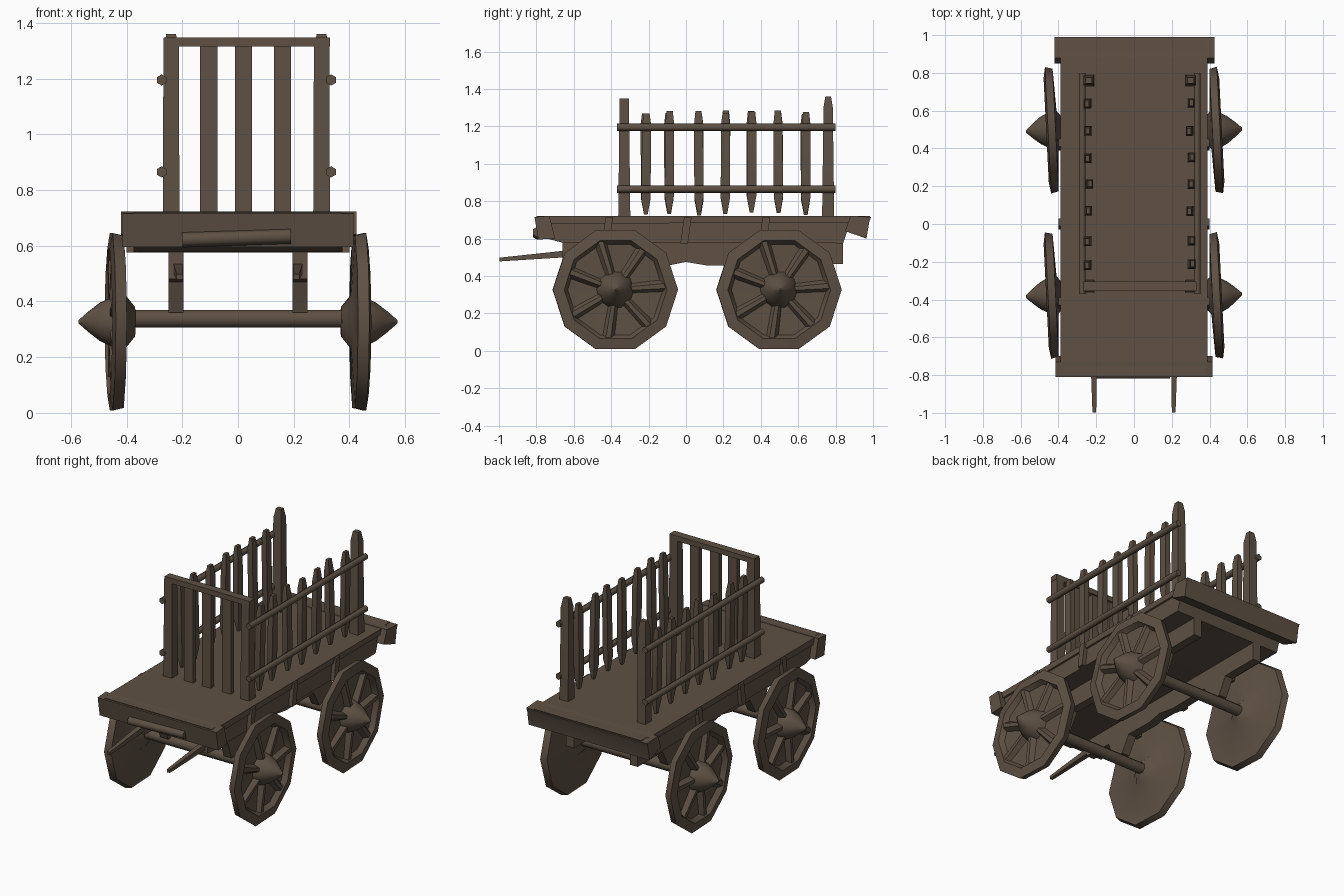
import bpy, bmesh, math, random
from mathutils import Vector, Matrix

if "Cube" in bpy.data.objects:
    bpy.data.objects.remove(bpy.data.objects["Cube"])

random.seed(4)
wood = bpy.data.materials.new("dark brown wood")
wood.diffuse_color = (0.112, 0.081, 0.058, 1)
wood.use_nodes = True
wood.node_tree.nodes["Principled BSDF"].inputs["Base Color"].default_value = wood.diffuse_color


def finish(bm, name, angle=35):
    bmesh.ops.remove_doubles(bm, verts=bm.verts, dist=1e-5)
    bmesh.ops.recalc_face_normals(bm, faces=bm.faces)
    me = bpy.data.meshes.new(name)
    bm.to_mesh(me)
    bm.free()
    me.materials.append(wood)
    ob = bpy.data.objects.new(name, me)
    bpy.context.collection.objects.link(ob)
    bpy.ops.object.select_all(action='DESELECT')
    ob.select_set(True)
    bpy.context.view_layer.objects.active = ob
    bpy.ops.object.shade_smooth_by_angle(angle=math.radians(angle))
    return ob


def loft(bm, rings):
    """Skin a list of equal-length point rings and cap both ends."""
    vs = [[bm.verts.new(p) for p in r] for r in rings]
    n = len(vs[0])
    for a, b in zip(vs, vs[1:]):
        for i in range(n):
            bm.faces.new((a[i], a[(i + 1) % n], b[(i + 1) % n], b[i]))
    bm.faces.new(vs[0][::-1])
    bm.faces.new(vs[-1])


def prism(name, profile, x0, x1):
    """Extrude a (y, z) side profile across x."""
    bm = bmesh.new()
    loft(bm, [[(x, y, z) for y, z in profile] for x in (x0, x1)])
    return finish(bm, name)


def box(name, x0, x1, y0, y1, z0, z1):
    return prism(name, [(y0, z0), (y1, z0), (y1, z1), (y0, z1)], x0, x1)


def post(name, x, y, sections, lean=0.0):
    """Upright stick from (z, width_x, width_y) sections."""
    bm = bmesh.new()
    z0 = sections[0][0]
    rings = []
    for z, wx, wy in sections:
        cx, cy = x + lean * (z - z0), y + lean * (z - z0) * 0.5
        rings.append([(cx + sx * wx / 2, cy + sy * wy / 2, z)
                      for sx, sy in ((-1, -1), (1, -1), (1, 1), (-1, 1))])
    loft(bm, rings)
    return finish(bm, name)


def rod(name, a, b, r0, r1=None, sides=6):
    """Round bar between two points."""
    a, b = Vector(a), Vector(b)
    q = (b - a).to_track_quat('Z', 'Y')
    bm = bmesh.new()
    rings = []
    for c, r in ((a, r0), (b, r1 or r0)):
        rings.append([c + q @ Vector((r * math.cos(t), r * math.sin(t), 0))
                      for t in (2 * math.pi * (i + 0.5) / sides for i in range(sides))])
    loft(bm, rings)
    return finish(bm, name, 65)


# Wheels: lathed dish with raised rim, pointed hub and wedge spokes
WHEEL = [(-0.065, 0.055), (-0.03, 0.10), (-0.02, 0.325), (0.02, 0.335), (0.03, 0.275),
         (0.0, 0.255), (-0.005, 0.10), (0.025, 0.09), (0.06, 0.072), (0.10, 0.04), (0.138, 0.006)]


def wheel(name, side, y):
    n = 10
    bm = bmesh.new()
    loft(bm, [[(x, r * math.cos(t), r * math.sin(t))
               for t in (2 * math.pi * (i + 0.5) / n + math.pi / 2 for i in range(n))]
              for x, r in WHEEL])
    for k in range(7):
        rot = Matrix.Rotation(2 * math.pi * k / 7 + 0.3, 3, 'X')
        rings = []
        for r, w, top in ((0.05, 0.026, 0.03), (0.285, 0.04, 0.022)):
            rings.append([rot @ Vector(p) for p in
                          ((-0.01, -w, r), (-0.01, w, r), (top, w * 0.35, r), (top, -w * 0.35, r))])
        loft(bm, rings)
    bm.transform(Matrix.Translation((side * 0.435, y, 0.327)) @ Matrix.Rotation(0.05, 4, 'Z')
                 @ Matrix.Diagonal((side, 1, 1, 1)))
    finish(bm, name, 40)


for label, y in (("front", -0.378), ("rear", 0.497)):
    wheel(label + "_wheel_right", 1, y)
    wheel(label + "_wheel_left", -1, y)
    rod(label + "_axle", (-0.41, y, 0.338), (0.41, y, 0.338), 0.034, sides=8)

# Bed
prism("bed", [(-0.80, 0.72), (0.985, 0.72), (0.97, 0.695), (0.87, 0.665), (0.84, 0.575),
              (-0.66, 0.578), (-0.78, 0.61)], -0.375, 0.375)
prism("front_end_board", [(-0.81, 0.715), (-0.73, 0.722), (-0.70, 0.60), (-0.79, 0.595)], -0.415, 0.415)
prism("rear_end_board", [(0.88, 0.722), (0.99, 0.715), (0.98, 0.69), (0.965, 0.60), (0.85, 0.64)], -0.42, 0.425)
rod("front_bar", (-0.20, -0.795, 0.622), (0.19, -0.795, 0.635), 0.028)

for s, label in ((-1, "left"), (1, "right")):
    # Side lip boards and straps
    prism(label + "_side_lip", [(-0.76, 0.72), (0.93, 0.72), (0.88, 0.685), (-0.74, 0.68)],
          s * 0.36, s * 0.388)
    for y in (-0.42, 0.0, 0.42):
        prism(label + "_strap", [(y - 0.03, 0.575), (y + 0.01, 0.575), (y + 0.03, 0.715), (y - 0.01, 0.715)],
              s * 0.36, s * 0.40)
    # Undercarriage rail dipping down to both axles
    prism(label + "_chassis_rail",
          [(-0.66, 0.59), (-0.66, 0.48), (-0.46, 0.47), (-0.42, 0.36), (-0.34, 0.36), (-0.28, 0.46),
           (-0.10, 0.455), (0.0, 0.475), (0.12, 0.455), (0.40, 0.46), (0.455, 0.36), (0.535, 0.36),
           (0.59, 0.465), (0.84, 0.465), (0.84, 0.59)], s * 0.195, s * 0.25)
    # Draw shaft
    rod(label + "_shaft", (s * 0.21, -0.997, 0.488), (s * 0.215, -0.62, 0.52), 0.014, 0.026, 4)

# Cage: corner posts, side rails and pickets (cage sits slightly right of centre)
for x, s, label in ((-0.24, -1, "left"), (0.30, 1, "right")):
    post(label + "_front_post", x, -0.33, [(0.70, 0.06, 0.065), (1.345, 0.055, 0.05)])
    post(label + "_rear_post", x, 0.76, [(0.70, 0.06, 0.065), (1.30, 0.055, 0.05), (1.36, 0.035, 0.03)])
    for z in (0.865, 1.195):
        rod(label + "_side_rail", (x + s * 0.034, -0.37, z), (x + s * 0.034, 0.80, z), 0.02)
    for y in (-0.215, -0.09, 0.07, 0.21, 0.35, 0.495, 0.64):
        j = random.uniform(-0.012, 0.012)
        post(label + "_picket", x, y,
             [(0.735 + j, 0.015, 0.02), (0.82 + j, 0.035, 0.05), (1.21, 0.035, 0.048),
              (1.275 + j, 0.02, 0.032)], random.uniform(-0.02, 0.02))

# Front of the cage
for x in (-0.105, 0.02, 0.16):
    post("front_slat", x, -0.33, [(0.70, 0.062, 0.03), (1.33, 0.062, 0.03)])
box("front_top_bar", -0.265, 0.33, -0.355, -0.305, 1.315, 1.348)
